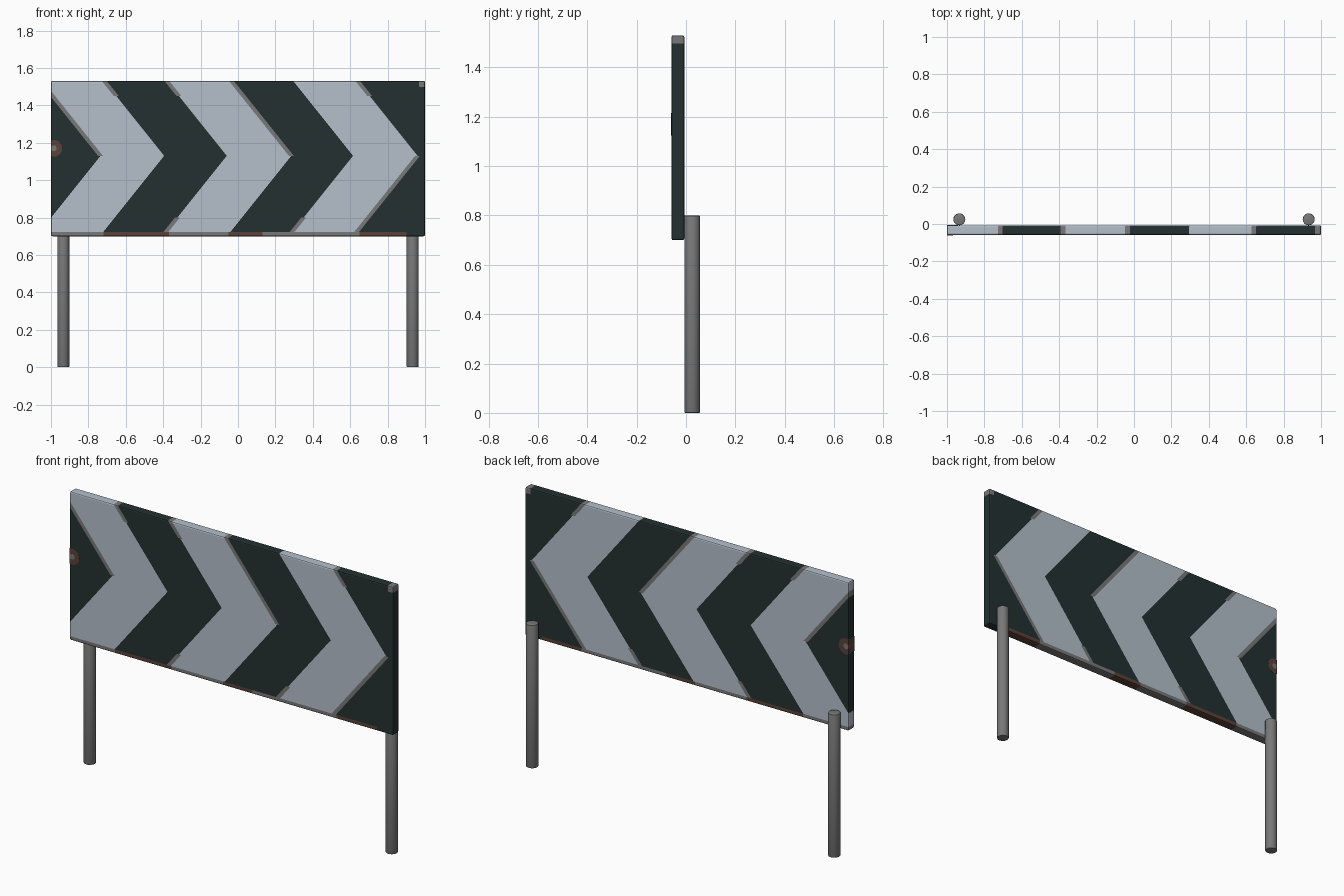
import bpy, bmesh, math
from mathutils import Vector

if "Cube" in bpy.data.objects:
    bpy.data.objects.remove(bpy.data.objects["Cube"])

def mat(name, c):
    m = bpy.data.materials.new(name)
    m.diffuse_color = (*c, 1)
    m.use_nodes = True
    m.node_tree.nodes["Principled BSDF"].inputs["Base Color"].default_value = m.diffuse_color
    return m

light = mat("pale_paint", (0.46, 0.53, 0.60))
dark = mat("dark_paint", (0.017, 0.030, 0.030))
grey = mat("bare_steel", (0.19, 0.19, 0.19))
rust = mat("rust", (0.105, 0.055, 0.040))

def finish(bm, name, mats):
    bmesh.ops.recalc_face_normals(bm, faces=bm.faces)
    me = bpy.data.meshes.new(name)
    bm.to_mesh(me)
    bm.free()
    for m in mats:
        me.materials.append(m)
    ob = bpy.data.objects.new(name, me)
    bpy.context.collection.objects.link(ob)
    return ob

Y0, Y1, Z0, Z1, ZM, SLOPE = -0.059, -0.007, 0.70, 1.53, 1.13, 0.80
TIPS = [-0.735, -0.395, -0.06, 0.285, 0.615, 0.96]     # chevron boundary tips
WEAR = 0.013                                            # half width of chipped paint
# chipped boundary stretches: (boundary, z from, z to)
CHIPS = [(0, ZM, Z1), (1, 1.45, Z1), (2, 1.45, Z1), (2, Z0, 0.80),
         (3, ZM, Z1), (5, 1.45, Z1), (5, Z0, ZM), (4, Z0, 0.80)]
RUSTY = [(-0.72, -0.37), (-0.05, 0.13), (0.65, 0.90)]   # rusted lower edge

# Sign panel: bevelled box cut along the chevron lines
bm = bmesh.new()
bmesh.ops.create_cube(bm, size=1)
for v in bm.verts:
    v.co = Vector((v.co.x * 2, (Y0 + Y1) / 2 + v.co.y * (Y1 - Y0), (Z0 + Z1) / 2 + v.co.z * (Z1 - Z0)))
bmesh.ops.bevel(bm, geom=bm.edges[:], offset=0.007, segments=2, profile=0.5, affect='EDGES')

def cut(co, no, keep=lambda f: True):
    faces = [f for f in bm.faces if keep(f)]
    geom = set(faces)
    for f in faces:
        geom.update(f.edges)
        geom.update(f.verts)
    bmesh.ops.bisect_plane(bm, geom=list(geom), plane_co=co, plane_no=no, dist=1e-5)

for z in (ZM, 1.45, 0.80, 0.722, 1.497):
    cut((0, 0, z), (0, 0, 1))
cut((0.968, 0, 0), (1, 0, 0))
for a, b in RUSTY:
    for x in (a, b):
        cut((x, 0, 0), (1, 0, 0), lambda f: f.calc_center_median().z < 0.722)
for side in (1, -1):
    for t in TIPS:
        for d in (-WEAR, 0, WEAR):
            cut((t + d, 0, ZM), (1, 0, SLOPE * side),
                lambda f: (f.calc_center_median().z - ZM) * side > 0)

for f in bm.faces:
    c = f.calc_center_median()
    u = c.x + SLOPE * abs(c.z - ZM)
    f.material_index = 0 if sum(u > t for t in TIPS) % 2 else 1
    if any(abs(u - TIPS[i]) < WEAR and a < c.z < b for i, a, b in CHIPS):
        f.material_index = 2
    if c.x > 0.968 and c.z > 1.497:
        f.material_index = 2
    if c.z < 0.722 and c.x < 0.9:
        f.material_index = 3 if any(a < c.x < b for a, b in RUSTY) else 2
finish(bm, "sign_panel", [light, dark, grey, rust])

# Rust spot on the left edge, showing front and back
def spot(name, r, grow, m):
    bm = bmesh.new()
    bmesh.ops.create_cone(bm, cap_ends=True, segments=16, radius1=r, radius2=r, depth=Y1 - Y0 + 2 * grow)
    for v in bm.verts:
        x, y, z = v.co
        v.co = (max(-0.985 + x, -1 - grow), (Y0 + Y1) / 2 + z, 1.17 + y)
    finish(bm, name, [m])

spot("rust_spot", 0.045, 0.0008, rust)
spot("rust_spot_centre", 0.016, 0.0014, grey)

# Posts
for side, label in ((-1, "left"), (1, "right")):
    bm = bmesh.new()
    bmesh.ops.create_cone(bm, cap_ends=True, segments=24, radius1=0.032, radius2=0.032, depth=0.8)
    rims = [e for e in bm.edges if abs(e.verts[0].co.z - e.verts[1].co.z) < 1e-5]
    bmesh.ops.bevel(bm, geom=rims, offset=0.004, segments=2, profile=0.5, affect='EDGES')
    bmesh.ops.translate(bm, verts=bm.verts, vec=(0.934 * side, 0.025, 0.4))
    ob = finish(bm, label + "_post", [grey])
    bpy.ops.object.select_all(action='DESELECT')
    ob.select_set(True)
    bpy.context.view_layer.objects.active = ob
    bpy.ops.object.shade_smooth_by_angle(angle=math.radians(40))
